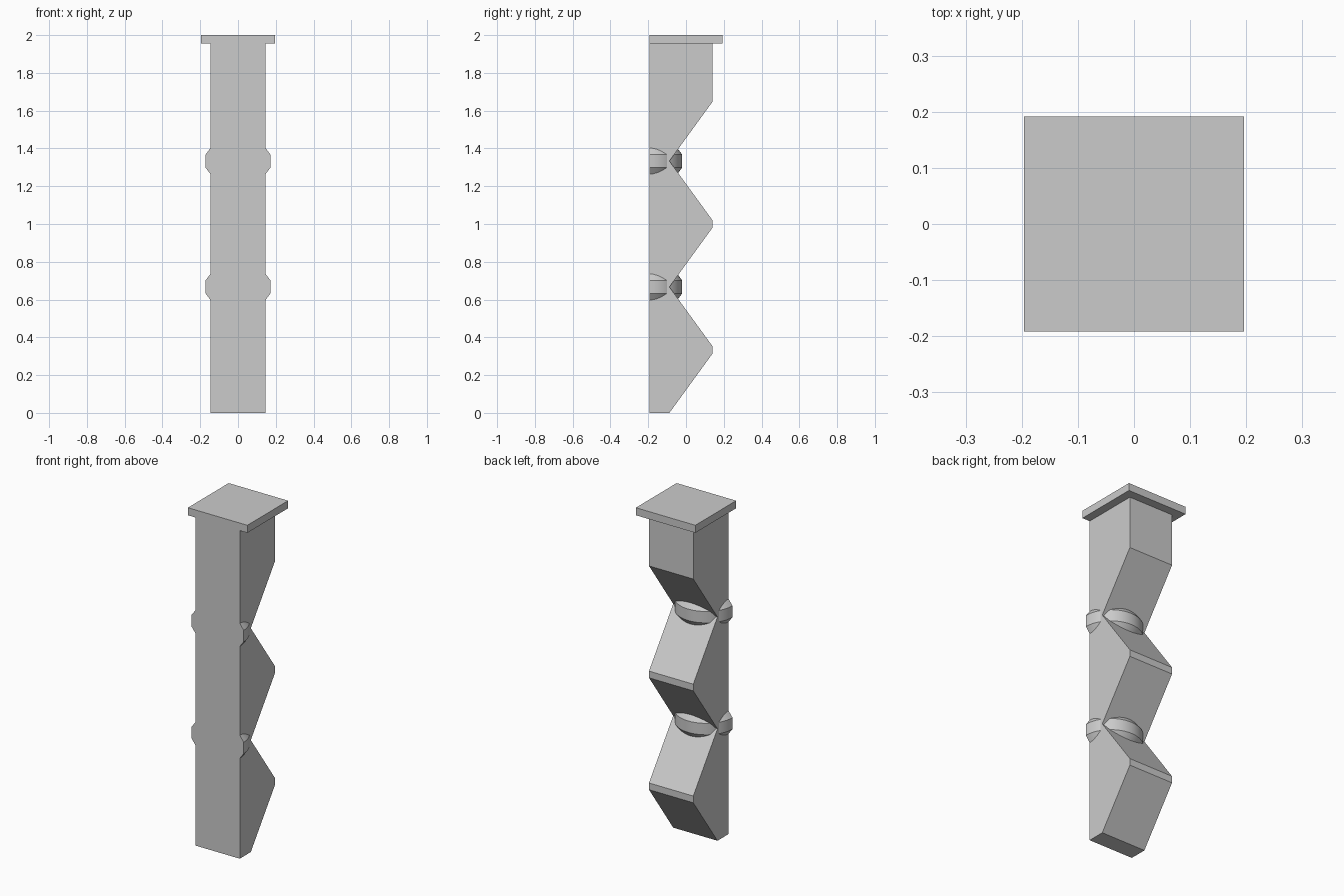
import bpy
import bmesh
import math

cube = bpy.data.objects.get("Cube")
if cube:
    bpy.data.objects.remove(cube, do_unlink=True)

grey = bpy.data.materials.new("plain grey")
grey.use_nodes = True
colour = (0.6, 0.6, 0.6, 1.0)
grey.diffuse_color = colour
grey.node_tree.nodes["Principled BSDF"].inputs["Base Color"].default_value = colour

FRONT = -0.192        # flat front plane
BACK = 0.14           # outermost back of the post
NOTCH = -0.088        # deepest point of each notch
HALF_WIDTH = 0.146
CAP_BASE = 1.955
PITCH = 2 / 3         # spacing of the notches
FLAT = 0.02           # half height of each blunt tip


def make_object(name, bm):
    bmesh.ops.recalc_face_normals(bm, faces=bm.faces)
    mesh = bpy.data.meshes.new(name)
    bm.to_mesh(mesh)
    bm.free()
    mesh.materials.append(grey)
    obj = bpy.data.objects.new(name, mesh)
    bpy.context.collection.objects.link(obj)
    return obj


def prism(name, outline, half_width):
    """Extrude a (y, z) outline across x."""
    bm = bmesh.new()
    face = bm.faces.new([bm.verts.new((-half_width, y, z)) for y, z in outline])
    ext = bmesh.ops.extrude_face_region(bm, geom=[face])
    moved = [v for v in ext["geom"] if isinstance(v, bmesh.types.BMVert)]
    bmesh.ops.translate(bm, verts=moved, vec=(2 * half_width, 0, 0))
    return make_object(name, bm)


def half_ring(name, z, steps=24):
    """Half of a bevelled disc, cut flat on the front plane."""
    profile = [(0.143, -0.073), (0.172, -0.034), (0.172, 0.034), (0.143, 0.073)]
    bm = bmesh.new()
    rows = []
    for i in range(steps + 1):
        a = math.pi * i / steps
        rows.append([bm.verts.new((r * math.cos(a), FRONT + r * math.sin(a), z + h))
                     for r, h in profile])
    for a, b in zip(rows, rows[1:]):
        for j in range(len(profile) - 1):
            bm.faces.new((a[j], b[j], b[j + 1], a[j + 1]))
    bm.faces.new([row[0] for row in rows])
    bm.faces.new([row[-1] for row in rows])
    bm.faces.new(rows[0] + rows[-1][::-1])
    obj = make_object(name, bm)
    bpy.ops.object.select_all(action="DESELECT")
    obj.select_set(True)
    bpy.context.view_layer.objects.active = obj
    bpy.ops.object.shade_smooth_by_angle(angle=math.radians(30))
    return obj


# Post with a zigzag back
outline = [(FRONT, 0)]
for k in range(3):
    tip = (k + 0.5) * PITCH
    outline += [(NOTCH, k * PITCH), (BACK, tip - FLAT)]
    if k < 2:
        outline.append((BACK, tip + FLAT))
outline += [(BACK, CAP_BASE), (FRONT, CAP_BASE)]
prism("notched_post", outline, HALF_WIDTH)

# Square cap slab
prism("top_cap", [(FRONT, CAP_BASE), (-FRONT, CAP_BASE), (-FRONT, 2), (FRONT, 2)], 0.196)

# Half rings set in the notches
half_ring("lower_half_ring", PITCH)
half_ring("upper_half_ring", 2 * PITCH)
